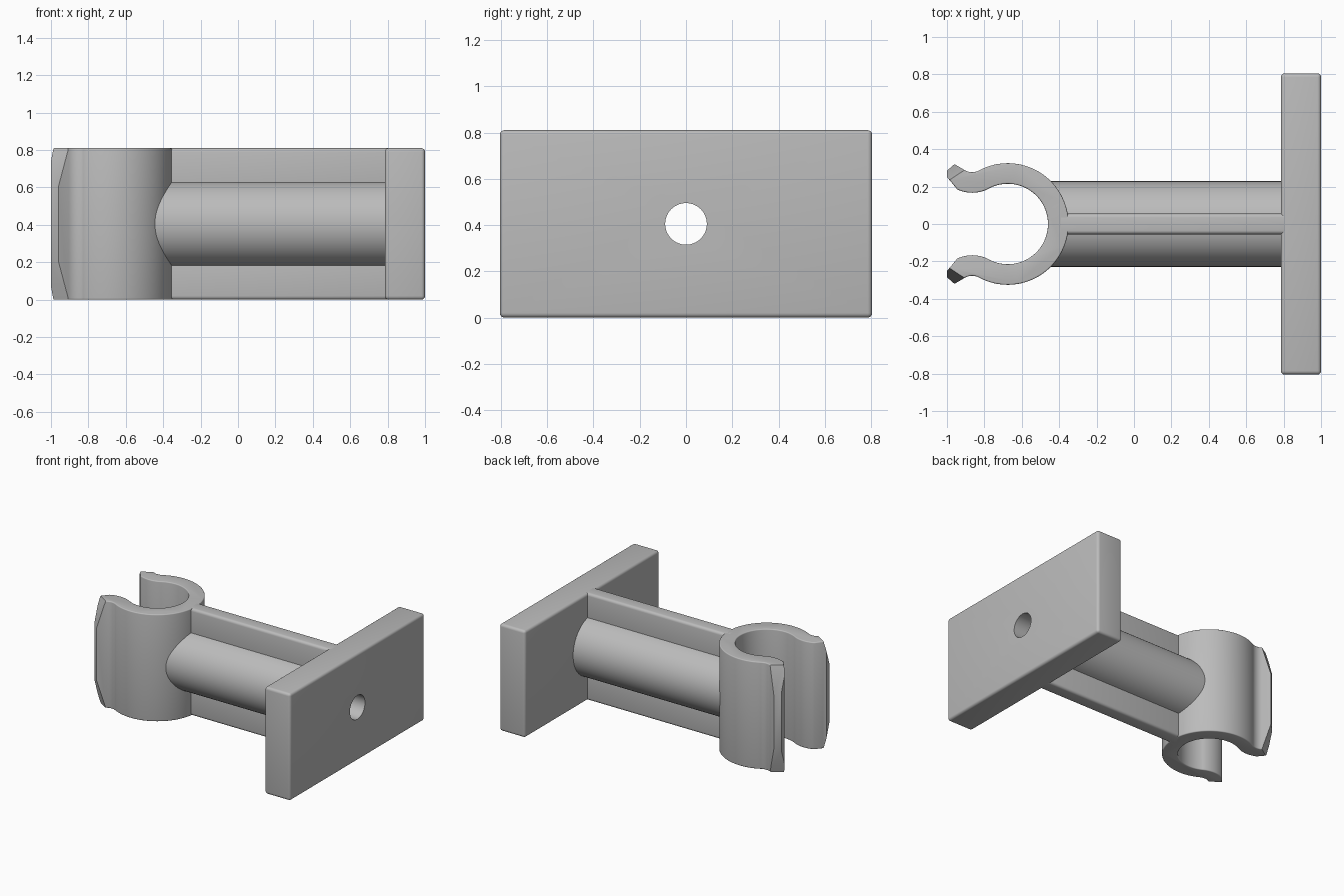
import bpy, bmesh
from math import radians, cos, sin, pi
from mathutils import Matrix, Vector

if "Cube" in bpy.data.objects:
    bpy.data.objects.remove(bpy.data.objects["Cube"], do_unlink=True)

HEIGHT = 0.81
MID = HEIGHT / 2

grey = bpy.data.materials.new("plain grey")
grey.use_nodes = True
colour = (0.5, 0.5, 0.5, 1)
grey.diffuse_color = colour
grey.node_tree.nodes["Principled BSDF"].inputs["Base Color"].default_value = colour


def make(name, bm):
    bmesh.ops.recalc_face_normals(bm, faces=bm.faces)
    mesh = bpy.data.meshes.new(name)
    bm.to_mesh(mesh)
    bm.free()
    mesh.materials.append(grey)
    obj = bpy.data.objects.new(name, mesh)
    bpy.context.collection.objects.link(obj)
    return obj


def activate(obj):
    bpy.ops.object.select_all(action='DESELECT')
    obj.select_set(True)
    bpy.context.view_layer.objects.active = obj


def round_edges(bm, edges, size=0.02):
    bmesh.ops.bevel(bm, geom=edges, offset=size, segments=4, profile=0.5,
                    affect='EDGES', clamp_overlap=True)


def box(name, low, high):
    low, high = Vector(low), Vector(high)
    bm = bmesh.new()
    bmesh.ops.create_cube(bm, size=1)
    bmesh.ops.scale(bm, vec=high - low, verts=bm.verts)
    bmesh.ops.translate(bm, vec=(low + high) / 2, verts=bm.verts)
    round_edges(bm, bm.edges[:])
    return make(name, bm)


def rod(name, radius, x0, x1, sides=64):
    bm = bmesh.new()
    place = Matrix.Translation(((x0 + x1) / 2, 0, MID)) @ Matrix.Rotation(pi / 2, 4, 'Y')
    bmesh.ops.create_cone(bm, cap_ends=True, segments=sides, radius1=radius,
                          radius2=radius, depth=x1 - x0, matrix=place)
    return make(name, bm)


def arc(centre, radius, start, end, steps):
    angles = [radians(start + (end - start) * i / steps) for i in range(steps + 1)]
    return [(centre[0] + radius * cos(a), centre[1] + radius * sin(a)) for a in angles]


def clip():
    # C-shaped profile: ring, curled lip and pointed tip, then mirrored in y
    ring, lip = (-0.675, 0), (-0.865, 0.356)
    half = arc(ring, 0.325, 0, 118, 32)
    half += arc(lip, 0.079, 297, 240, 10)
    half += [(-0.96, 0.32), (-1, 0.285), (-1, 0.25), (-0.982, 0.23)]
    half += arc(lip, 0.189, 245, 297, 10)
    half += arc(ring, 0.215, 118, 0, 32)
    outline = half + [(x, -y) for x, y in reversed(half[1:-1])]

    bm = bmesh.new()
    base = bm.faces.new([bm.verts.new((x, y, 0)) for x, y in outline])
    top = bmesh.ops.extrude_face_region(bm, geom=[base])["geom"]
    bmesh.ops.translate(bm, vec=(0, 0, HEIGHT),
                        verts=[g for g in top if isinstance(g, bmesh.types.BMVert)])
    bmesh.ops.recalc_face_normals(bm, faces=bm.faces)
    rims = [e for e in bm.edges if abs(e.verts[0].co.z - e.verts[1].co.z) < 0.01]
    round_edges(bm, rims)

    # Slanted cuts at the upper and lower corners of both tips
    for side in (1, -1):
        for up in (1, -1):
            bmesh.ops.bisect_plane(
                bm, geom=bm.verts[:] + bm.edges[:] + bm.faces[:], clear_outer=True,
                plane_co=(-0.96, 0.32 * side, MID + 0.2 * up),
                plane_no=(-0.55, 0.84 * side, 0.275 * up))
            bmesh.ops.holes_fill(bm, edges=[e for e in bm.edges if e.is_boundary])
    return make("clip_ring", bm)


wall_plate = box("wall_plate", (0.785, -0.805, 0), (1, 0.805, HEIGHT))
upper_rib = box("upper_rib", (-0.41, -0.055, 0.56), (0.83, 0.055, HEIGHT))
lower_rib = box("lower_rib", (-0.41, -0.055, 0), (0.83, 0.055, 0.25))
shaft = rod("shaft", 0.229, -0.455, 0.82)
clip_ring = clip()

# Screw hole running through plate, shaft and the back of the ring
drill = rod("hole_cutter", 0.09, -0.7, 1.2)
for part in (wall_plate, shaft, clip_ring):
    cut = part.modifiers.new("hole", 'BOOLEAN')
    cut.operation = 'DIFFERENCE'
    cut.solver = 'EXACT'
    cut.object = drill
    activate(part)
    bpy.ops.object.modifier_apply(modifier=cut.name)
bpy.data.objects.remove(drill, do_unlink=True)

for part in (wall_plate, upper_rib, lower_rib, shaft, clip_ring):
    activate(part)
    bpy.ops.object.shade_smooth_by_angle(angle=radians(30))
